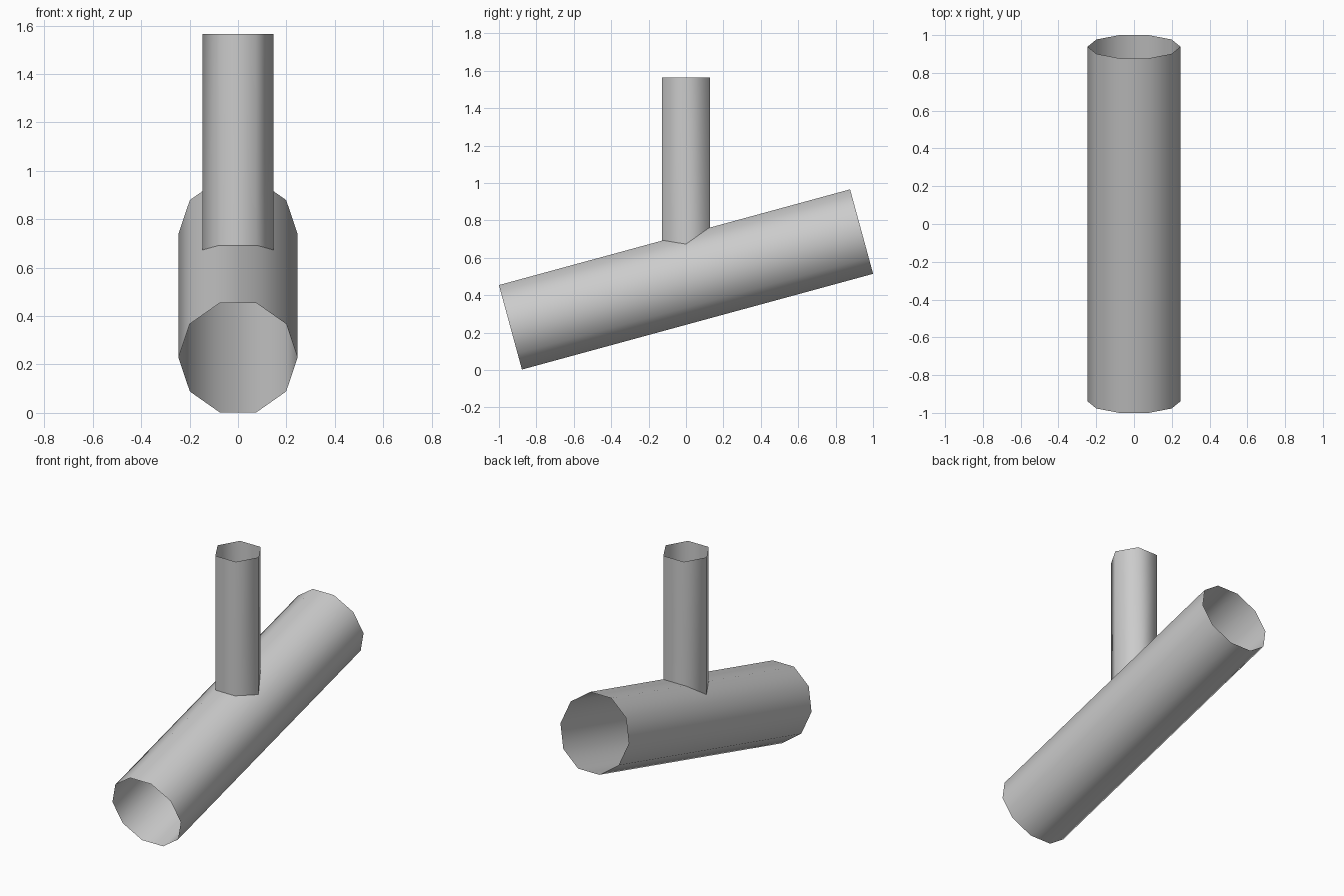
import bpy, bmesh
from math import radians, sin, cos, tan, pi
from mathutils import Matrix

if "Cube" in bpy.data.objects:
    bpy.data.objects.remove(bpy.data.objects["Cube"])

TILT = radians(15.25)   # slope of the main pipe
R, HALF, MID = 0.246, 0.973, 0.484
r, TOP = 0.147, 1.565

grey = bpy.data.materials.new("plain grey")
grey.diffuse_color = (0.6, 0.6, 0.6, 1)
grey.use_nodes = True
grey.node_tree.nodes["Principled BSDF"].inputs["Base Color"].default_value = grey.diffuse_color


def open_tube(name, sides, radius, z0, z1):
    """Smooth tube without end caps; z0 and z1 give the height at each (x, y)."""
    bm = bmesh.new()
    rings = []
    for z in (z0, z1):
        ring = []
        for i in range(sides):
            a = 2 * pi * i / sides
            x, y = radius * cos(a), radius * sin(a)
            ring.append(bm.verts.new((x, y, z(x, y))))
        rings.append(ring)
    low, high = rings
    for i in range(sides):
        j = (i + 1) % sides
        bm.faces.new((low[i], low[j], high[j], high[i])).smooth = True
    mesh = bpy.data.meshes.new(name)
    bm.to_mesh(mesh)
    bm.free()
    mesh.materials.append(grey)
    obj = bpy.data.objects.new(name, mesh)
    bpy.context.collection.objects.link(obj)
    return obj


def main_pipe_top(x, y):
    """Height of the main pipe's upper faces."""
    x1, h1 = R * cos(radians(72)), R * sin(radians(72))
    x2, h2 = R * cos(radians(36)), R * sin(radians(36))
    t = max(0, (abs(x) - x1) / (x2 - x1))
    return MID + (h1 + t * (h2 - h1)) / cos(TILT) + y * tan(TILT)


# Ten-sided main pipe, laid along y and rising to the back
pipe = open_tube("main_pipe", 10, R, lambda x, y: -HALF, lambda x, y: HALF)
pipe.data.transform(Matrix.Translation((0, 0, MID))
                    @ Matrix.Rotation(TILT - pi / 2, 4, 'X'))

# Six-sided upright branch, its foot fitted to the main pipe
open_tube("upright_branch", 6, r, main_pipe_top, lambda x, y: TOP)
